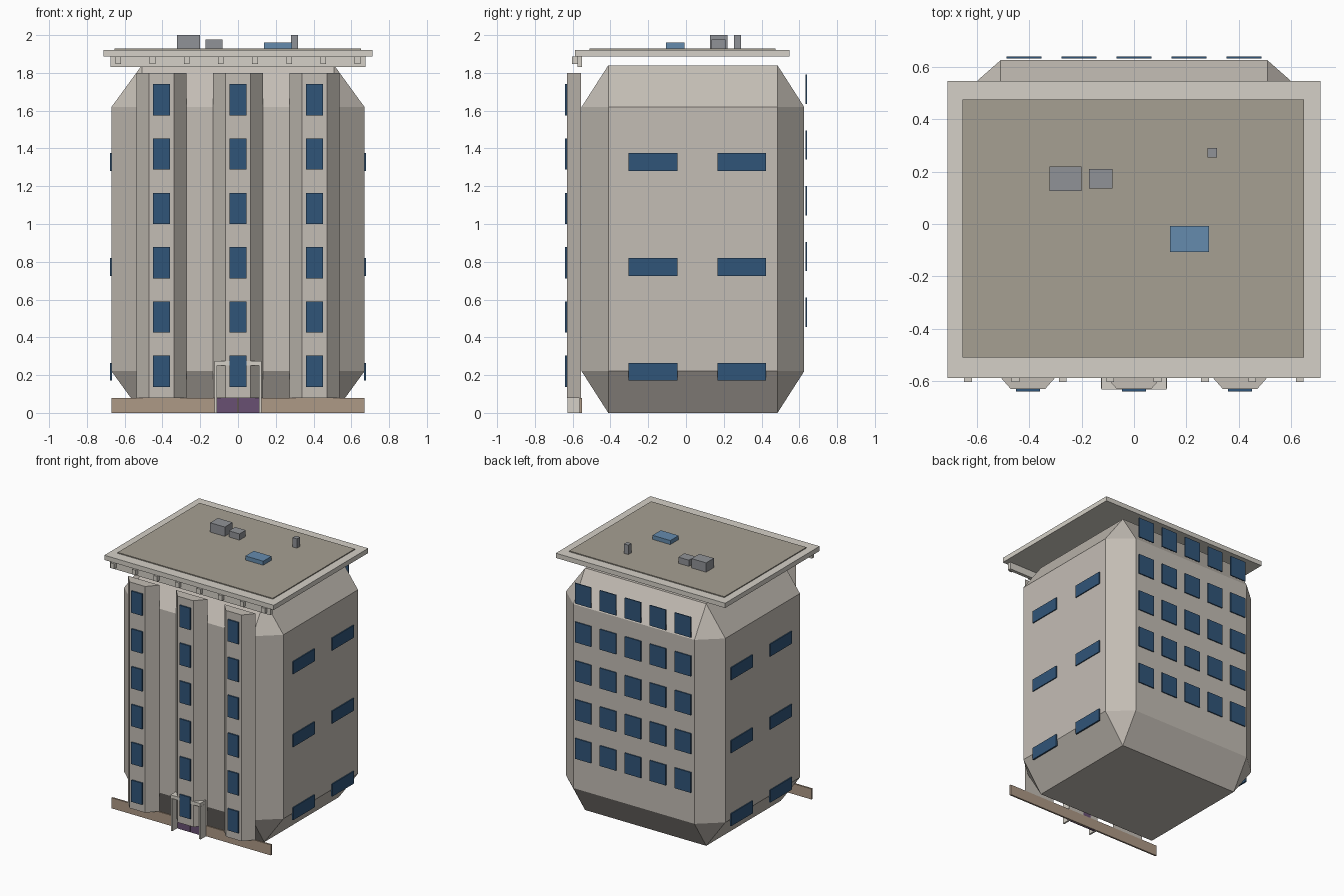
import bpy, bmesh

if "Cube" in bpy.data.objects:
    bpy.data.objects.remove(bpy.data.objects["Cube"])


def material(name, rgb):
    m = bpy.data.materials.new(name)
    m.diffuse_color = (*rgb, 1)
    m.use_nodes = True
    m.node_tree.nodes["Principled BSDF"].inputs["Base Color"].default_value = m.diffuse_color
    return m


WALL = material("wall", (0.55, 0.51, 0.46))
TRIM = material("trim", (0.66, 0.63, 0.57))
DECK = material("deck", (0.38, 0.35, 0.29))
GLASS = material("glass", (0.03, 0.09, 0.19))
SKY = material("skylight_glass", (0.13, 0.26, 0.42))
METAL = material("metal", (0.28, 0.29, 0.31))
STONE = material("stone", (0.42, 0.32, 0.24))
DOOR = material("door_paint", (0.14, 0.08, 0.17))


def finish(name, bm, mat):
    bmesh.ops.recalc_face_normals(bm, faces=bm.faces)
    me = bpy.data.meshes.new(name)
    bm.to_mesh(me)
    bm.free()
    me.materials.append(mat)
    ob = bpy.data.objects.new(name, me)
    bpy.context.collection.objects.link(ob)
    return ob


def box(name, x, y, z, mat, bevel=0):
    """Box from (min, max) pairs; bevel is a fraction of each side."""
    bm = bmesh.new()
    bmesh.ops.create_cube(bm, size=1)
    if bevel:
        bmesh.ops.bevel(bm, geom=bm.edges[:], offset=bevel, segments=1,
                        affect='EDGES', clamp_overlap=True)
    for v in bm.verts:
        v.co = [(a + b) / 2 + c * (b - a) for (a, b), c in zip((x, y, z), v.co)]
    return finish(name, bm, mat)


def prism(name, profile, z0, z1, mat):
    bm = bmesh.new()
    face = bm.faces.new([bm.verts.new((px, py, z0)) for px, py in profile])
    ext = bmesh.ops.extrude_face_region(bm, geom=[face])
    for v in ext["geom"]:
        if isinstance(v, bmesh.types.BMVert):
            v.co.z = z1
    return finish(name, bm, mat)


def around(c, w):
    return (c - w / 2, c + w / 2)


# Chamfered tower body
box("tower_body", (-0.67, 0.67), (-0.553, 0.626), (0, 1.84), WALL, bevel=0.12)

# Front bays with one window per storey
for cx in (-0.405, 0, 0.405):
    prism("front_bay", [(cx - 0.132, -0.555), (cx - 0.066, -0.63),
                        (cx + 0.066, -0.63), (cx + 0.132, -0.555)], 0.08, 1.80, WALL)
    for i in range(6):
        box("front_window", around(cx, 0.09), (-0.64, -0.628),
            around(0.22 + 0.2875 * i, 0.165), GLASS)

# Side windows
for s in (-1, 1):
    for cy in (-0.175, 0.295):
        for i in range(3):
            box("side_window", around(s * 0.672, 0.012), around(cy, 0.258),
                around(0.218 + 0.555 * i, 0.094), GLASS)

# Back windows
for c in range(5):
    for r in range(5):
        box("back_window", around(-0.42 + 0.21 * c, 0.135), (0.632, 0.64),
            around(0.533 + 0.295 * r, 0.155), GLASS)

# Base strip and double entrance door
box("base_strip", (-0.67, 0.67), (-0.563, -0.55), (0, 0.08), STONE)
for s in (-1, 1):
    box("entrance_door", around(s * 0.056, 0.108), (-0.572, -0.555), (0, 0.22), DOOR)
    box("entrance_jamb", around(s * 0.119, 0.013), (-0.628, -0.555), (0, 0.25), TRIM)
box("entrance_lintel", (-0.125, 0.125), (-0.633, -0.555), (0.25, 0.275), TRIM)

# Roof slab, deck, front cornice and dentils
box("roof_slab", (-0.712, 0.712), (-0.588, 0.547), (1.886, 1.922), TRIM)
box("roof_deck", (-0.655, 0.65), (-0.51, 0.475), (1.915, 1.929), DECK)
box("front_cornice", (-0.675, 0.675), (-0.575, -0.55), (1.832, 1.888), TRIM)
for i in range(8):
    box("dentil", around(-0.634 + 0.181 * i, 0.03), (-0.603, -0.573), (1.847, 1.887), TRIM)

# Rooftop equipment
box("large_vent_unit", (-0.323, -0.2), (0.127, 0.22), (1.925, 2.0), METAL)
box("small_vent_unit", (-0.172, -0.082), (0.135, 0.21), (1.925, 1.976), METAL)
box("roof_stack", (0.281, 0.318), (0.254, 0.291), (1.925, 2.0), METAL)
box("skylight", (0.137, 0.287), (-0.107, -0.007), (1.925, 1.96), SKY)
